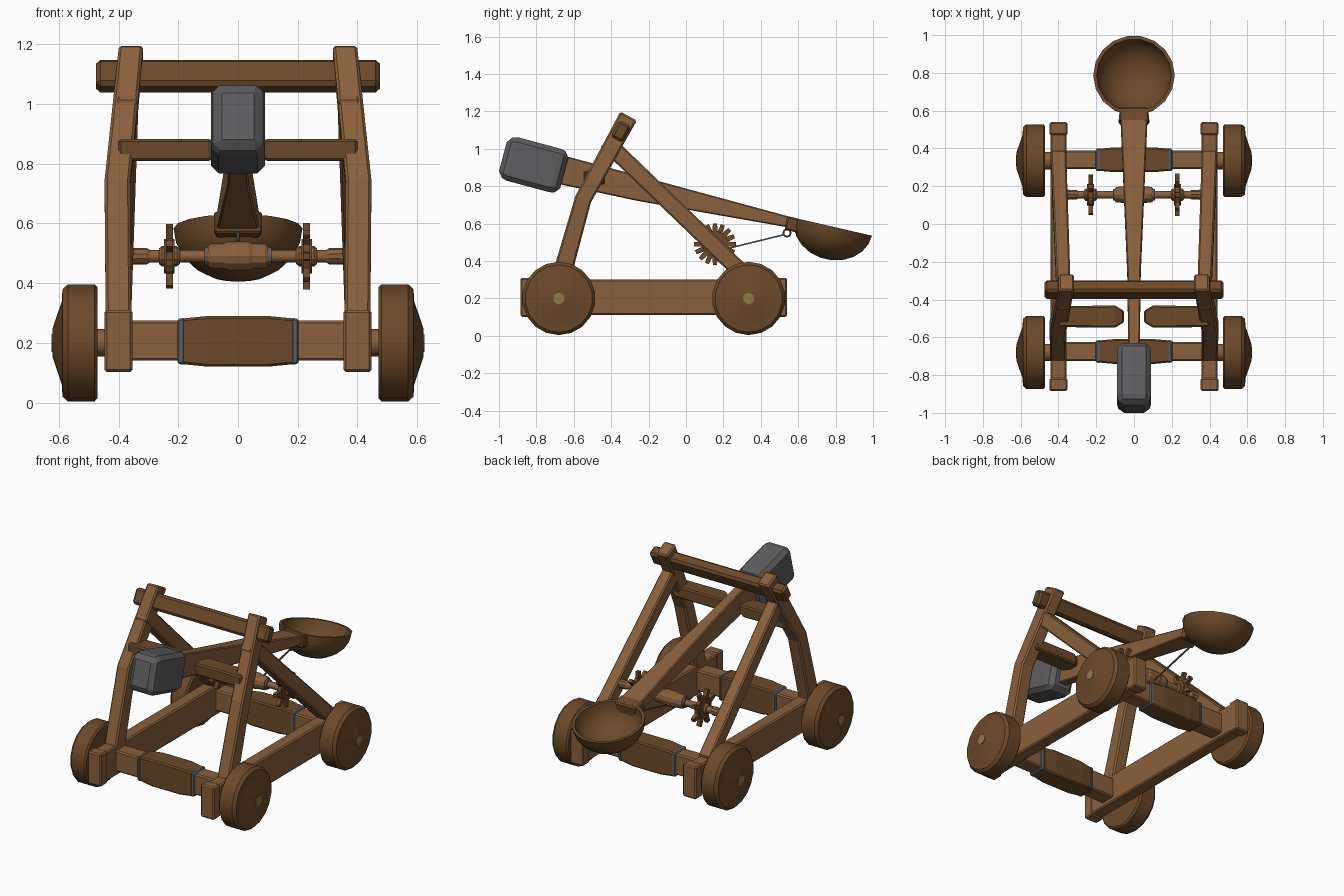
import bpy, bmesh
from math import radians, sin, cos, pi
from mathutils import Matrix, Vector

if "Cube" in bpy.data.objects:
    bpy.data.objects.remove(bpy.data.objects["Cube"])


def material(name, rgb):
    m = bpy.data.materials.new(name)
    m.diffuse_color = (*rgb, 1)
    m.use_nodes = True
    m.node_tree.nodes["Principled BSDF"].inputs["Base Color"].default_value = m.diffuse_color
    return m


WOOD = material("light_wood", (0.25, 0.115, 0.045))
DARK = material("dark_wood", (0.15, 0.067, 0.023))
IRON = material("iron", (0.11, 0.11, 0.115))
BAND = material("band_metal", (0.10, 0.115, 0.13))
BRASS = material("hub_metal", (0.28, 0.20, 0.07))


def loft(name, rings, mat, bevel=0.0, mirror=False, smooth=None):
    """Skin a list of equal point rings and close both ends."""
    bm = bmesh.new()
    vs = [[bm.verts.new(p) for p in ring] for ring in rings]
    n = len(vs[0])
    for a, b in zip(vs, vs[1:]):
        for i in range(n):
            j = (i + 1) % n
            bm.faces.new((a[i], a[j], b[j], b[i]))
    bm.faces.new(vs[0])
    bm.faces.new(vs[-1])
    bmesh.ops.recalc_face_normals(bm, faces=bm.faces)
    me = bpy.data.meshes.new(name)
    bm.to_mesh(me)
    bm.free()
    me.materials.append(mat)
    if smooth:
        for p in me.polygons:
            p.use_smooth = True
        me.set_sharp_from_angle(angle=radians(smooth))
    ob = bpy.data.objects.new(name, me)
    bpy.context.collection.objects.link(ob)
    if bevel:
        b = ob.modifiers.new("chamfer", 'BEVEL')
        b.width, b.segments = bevel, 1
        b.limit_method, b.angle_limit = 'ANGLE', radians(40)
    if mirror:
        ob.modifiers.new("mirror", 'MIRROR')
    return ob


def rect(c, u, v):
    return [c - u - v, c + u - v, c + u + v, c - u + v]


def side_beam(name, pts, mat, **kw):
    """Beam running in the y-z plane; each point is x, y, z, half width, half height."""
    rings = []
    for i, (x, y, z, hw, hh) in enumerate(pts):
        a, b = pts[max(i - 1, 0)], pts[min(i + 1, len(pts) - 1)]
        v = Vector((0, a[2] - b[2], b[1] - a[1])).normalized()
        rings.append(rect(Vector((x, y, z)), Vector((hw, 0, 0)), v * hh))
    return loft(name, rings, mat, **kw)


def cross_beam(name, secs, y, z, mat, tilt=0, **kw):
    """Beam running along x; each section is x, half depth, half height."""
    t = radians(tilt)
    u, v = Vector((0, cos(t), -sin(t))), Vector((0, sin(t), cos(t)))
    return loft(name, [rect(Vector((x, y, z)), u * a, v * b) for x, a, b in secs], mat, **kw)


def turned(name, profile, matrix, mat, segs=16, **kw):
    """Lathe part about local z; the profile is height, radius."""
    rings = [[matrix @ Vector((r * cos(2 * pi * i / segs), r * sin(2 * pi * i / segs), h))
              for i in range(segs)] for h, r in profile]
    return loft(name, rings, mat, **kw)


def x_axis(y, z):
    return Matrix.Translation((0, y, z)) @ Matrix.Rotation(pi / 2, 4, 'Y')


# Side rails with end blocks
side_beam("side_rail", [(0.40, -0.87, 0.207, 0.042, 0.095), (0.40, 0.53, 0.207, 0.042, 0.095)],
          WOOD, bevel=0.008, mirror=True)
for part, y0, y1 in (("front", -0.885, -0.815), ("rear", 0.47, 0.54)):
    side_beam(part + "_rail_end", [(0.40, y0, 0.206, 0.047, 0.104), (0.40, y1, 0.206, 0.047, 0.104)],
              WOOD, bevel=0.008, mirror=True)

# Wheels, axles and cross members
for part, y in (("front", -0.68), ("rear", 0.335)):
    m = x_axis(y, 0.2)
    turned(part + "_wheel", [(0.47, 0.175), (0.47, 0.185), (0.48, 0.196), (0.57, 0.196), (0.588, 0.18),
                             (0.59, 0.14), (0.622, 0.045), (0.622, 0.03)],
           m, DARK, 18, mirror=True, smooth=25)
    turned(part + "_hub_cap", [(0.61, 0.03), (0.625, 0.03)], m, BRASS, 12, mirror=True)
    turned(part + "_axle", [(0.42, 0.046), (0.48, 0.046)], m, WOOD, 12, mirror=True, smooth=35)
    cross_beam(part + "_cross_member", [(-0.37, 0.05, 0.067), (0.37, 0.05, 0.067)], y + 0.005, 0.207,
               WOOD, bevel=0.008)
    cross_beam(part + "_cross_sleeve", [(-0.19, 0.058, 0.076), (-0.1, 0.066, 0.085),
                                        (0.1, 0.066, 0.085), (0.19, 0.058, 0.076)],
               y + 0.005, 0.205, DARK, bevel=0.008)
    cross_beam(part + "_cross_band", [(0.178, 0.061, 0.079), (0.203, 0.058, 0.075)], y + 0.005, 0.205,
               BAND, bevel=0.006, mirror=True)

# Upright frame: bent front legs, rear braces and top beam
side_beam("front_leg", [(0.40, -0.685, 0.25, 0.043, 0.052), (0.404, -0.55, 0.73, 0.043, 0.045),
                        (0.358, -0.307, 1.175, 0.041, 0.05)], WOOD, bevel=0.009, mirror=True)
side_beam("rear_brace", [(0.40, 0.36, 0.28, 0.041, 0.045), (0.37, -0.43, 1.04, 0.037, 0.045)],
          WOOD, bevel=0.008, mirror=True)
cross_beam("top_beam", [(-0.475, 0.036, 0.05), (0.475, 0.036, 0.05)], -0.348, 1.093, DARK,
           tilt=28, bevel=0.014)

# Pivot beams either side of the arm
cross_beam("pivot_beam", [(0.052, 0.03, 0.022), (0.10, 0.058, 0.037), (0.40, 0.056, 0.036)],
           -0.49, 0.846, DARK, bevel=0.008, mirror=True)

# Throwing arm with its socket and counterweight
side_beam("throwing_arm", [(0, -0.82, 0.925, 0.028, 0.078), (0, -0.66, 0.886, 0.03, 0.077),
                           (0, -0.25, 0.787, 0.036, 0.066), (0, 0.57, 0.604, 0.072, 0.028)],
          WOOD, bevel=0.006)
side_beam("bowl_socket", [(0, 0.535, 0.604, 0.082, 0.038), (0, 0.61, 0.586, 0.074, 0.036)],
          DARK, bevel=0.008)
side_beam("counterweight", [(0, -0.979, 0.959, 0.078, 0.105), (0, -0.93, 0.946, 0.09, 0.12),
                            (0, -0.70, 0.884, 0.09, 0.12), (0, -0.651, 0.871, 0.082, 0.11)],
          IRON, bevel=0.025)

# Bowl: open half shell tilted with the arm
ts = [radians(a) for a in (8, 25, 42, 58, 74, 90)]
outer = [(-0.178 * cos(t), 0.216 * sin(t)) for t in ts]
inner = [(-0.160 * cos(t), 0.198 * sin(t)) for t in reversed(ts)]
turned("bowl", outer + inner, Matrix.Translation((0, 0.787, 0.583)) @ Matrix.Rotation(radians(-13), 4, 'X'),
       DARK, 18, smooth=40)

# Winch shaft, drum, collars and spiked gears
W = x_axis(0.155, 0.49)
turned("winch_shaft", [(-0.37, 0.021), (0.37, 0.021)], W, WOOD, 10, smooth=40)
turned("winch_drum", [(-0.1, 0.036), (-0.09, 0.042), (-0.05, 0.043), (-0.035, 0.049),
                      (0.035, 0.049), (0.05, 0.043), (0.09, 0.042), (0.1, 0.036)], W, WOOD, 12)
turned("drum_band", [(0.098, 0.031), (0.112, 0.031)], W, IRON, 12, mirror=True)
turned("shaft_collar", [(0.295, 0.021), (0.305, 0.027), (0.34, 0.027), (0.36, 0.03)], W, WOOD, 10, mirror=True)
turned("gear_hub", [(0.195, 0.026), (0.205, 0.034), (0.255, 0.034), (0.265, 0.026)], W, WOOD, 10, mirror=True)
for part, x, turn in (("right", 0.23, 0), ("left", -0.23, pi / 8)):
    rim = [(turn + k * pi / 4 + a, r) for k in range(8)
           for a, r in ((-0.2, 0.07), (-0.1, 0.112), (0.1, 0.112), (0.2, 0.07))]
    loft(part + "_gear", [[(x + d, 0.155 + r * cos(a), 0.49 + r * sin(a)) for a, r in rim]
                          for d in (-0.012, 0.012)], DARK)
    turned(part + "_gear_disc", [(x - 0.018, 0.058), (x + 0.018, 0.058)], W, DARK, 16)

# Rope from the drum to the ring under the arm
side_beam("rope", [(0, 0.165, 0.453, 0.004, 0.004), (0, 0.525, 0.541, 0.004, 0.004)], IRON)
bpy.ops.mesh.primitive_torus_add(major_segments=12, minor_segments=6, major_radius=0.019, minor_radius=0.005,
                                 location=(0, 0.54, 0.55), rotation=(0, pi / 2, 0))
ring = bpy.context.object
ring.name = "rope_ring"
ring.data.materials.append(IRON)
